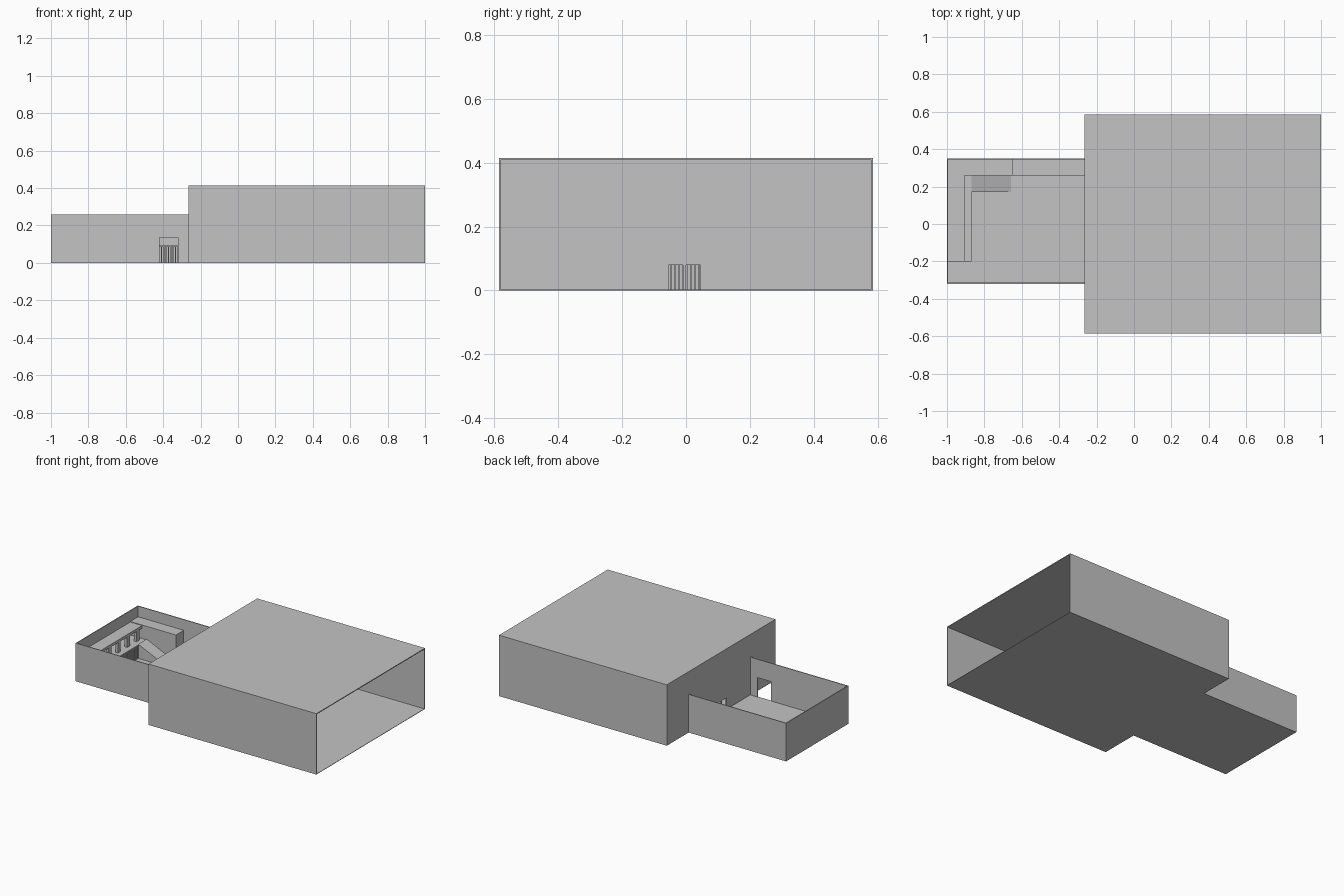
import bpy
import bmesh

cube = bpy.data.objects.get("Cube")
if cube:
    bpy.data.objects.remove(cube, do_unlink=True)

grey = bpy.data.materials.new("plain_grey")
grey.use_nodes = True
grey.diffuse_color = (0.55, 0.55, 0.55, 1)
grey.node_tree.nodes["Principled BSDF"].inputs["Base Color"].default_value = (0.55, 0.55, 0.55, 1)


def make(name, bm):
    bmesh.ops.recalc_face_normals(bm, faces=bm.faces)
    mesh = bpy.data.meshes.new(name)
    bm.to_mesh(mesh)
    bm.free()
    mesh.materials.append(grey)
    obj = bpy.data.objects.new(name, mesh)
    bpy.context.collection.objects.link(obj)
    return obj


def box(name, x, y, z):
    """Box from (low, high) ranges on each axis."""
    bm = bmesh.new()
    bmesh.ops.create_cube(bm, size=1)
    for v in bm.verts:
        v.co = [sum(r) / 2 + c * (r[1] - r[0]) for c, r in zip(v.co, (x, y, z))]
    return make(name, bm)


def extrude_profile(name, points, depth):
    """Extrude an x-z profile along y."""
    bm = bmesh.new()
    face = bm.faces.new([bm.verts.new((x, depth[0], z)) for x, z in points])
    out = bmesh.ops.extrude_face_region(bm, geom=[face])
    for v in out["geom"]:
        if isinstance(v, bmesh.types.BMVert):
            v.co.y = depth[1]
    return make(name, bm)


def cut(wall, x, y, z):
    cutter = box(wall.name + "_opening", x, y, z)
    cutter.hide_render = True
    cutter.hide_viewport = True
    mod = wall.modifiers.new("opening", 'BOOLEAN')
    mod.object = cutter
    mod.solver = 'EXACT'


def repeat(obj, count, step):
    mod = obj.modifiers.new("row", 'ARRAY')
    mod.count = count
    mod.use_relative_offset = False
    mod.use_constant_offset = True
    mod.constant_offset_displace = step


T = 0.006            # wall thickness
HX, HY, HZ = -0.265, 0.585, 0.415
RY0, RY1, RZ = -0.32, 0.35, 0.26

# Hall, open at its far end
box("hall_floor", (HX, 1), (-HY, HY), (0, 0.003))
box("hall_roof", (HX, 1), (-HY, HY), (HZ - T, HZ))
box("hall_front_wall", (HX, 1), (-HY, -HY + T), (0, HZ - T))
box("hall_back_wall", (HX, 1), (HY - T, HY), (0, HZ - T))
end_wall = box("hall_end_wall", (HX, HX + T), (-HY + T, HY - T), (0, HZ - T))
for low in (-0.055, 0.0):
    cut(end_wall, (HX - 0.05, HX + 0.05), (low, low + 0.045), (0.003, 0.08))

# Roofless side room
box("room_floor", (-1, HX), (RY0, RY1), (0, 0.003))
box("room_back_wall", (-1, HX), (RY1 - T, RY1), (0, RZ))
box("room_side_wall", (-1, -1 + T), (RY0, RY1), (0, RZ))
front = box("room_front_wall", (-1, HX), (RY0, RY0 + T), (0, RZ))
cut(front, (-0.42, -0.32), (RY0 - 0.05, RY0 + 0.05), (0.003, 0.135))

# High ledge on the back wall
box("back_ledge", (-1 + T, -0.65), (0.26, RY1 - T), (0, 0.187))

# Gallery on posts along the side wall
box("gallery_deck", (-1 + T, -0.905), (-0.2, 0.26), (0.165, 0.183))
post = box("gallery_post", (-0.925, -0.905), (-0.2, -0.17), (0.095, 0.165))
repeat(post, 5, (0, 0.1, 0))

# Low platform with a barred face
box("platform_top", (-1 + T, -0.87), (-0.2, 0.26), (0.087, 0.095))
box("platform_core", (-1 + T, -0.89), (-0.2, 0.26), (0, 0.087))
bar = box("platform_bar", (-0.876, -0.87), (-0.2, -0.194), (0, 0.087))
repeat(bar, 30, (0, 0.0125, 0))

# Low bench with a barred face
box("bench_top", (-0.65, HX), (0.26, RY1 - T), (0.087, 0.095))
box("bench_core", (-0.65, HX), (0.28, RY1 - T), (0, 0.087))
bar = box("bench_bar", (-0.65, -0.644), (0.26, 0.266), (0, 0.087))
repeat(bar, 31, (0.0125, 0, 0))

# Ramp from the floor up to the platform
extrude_profile("ramp", [(-0.87, 0), (-0.65, 0), (-0.87, 0.1)], (0.17, 0.26))
